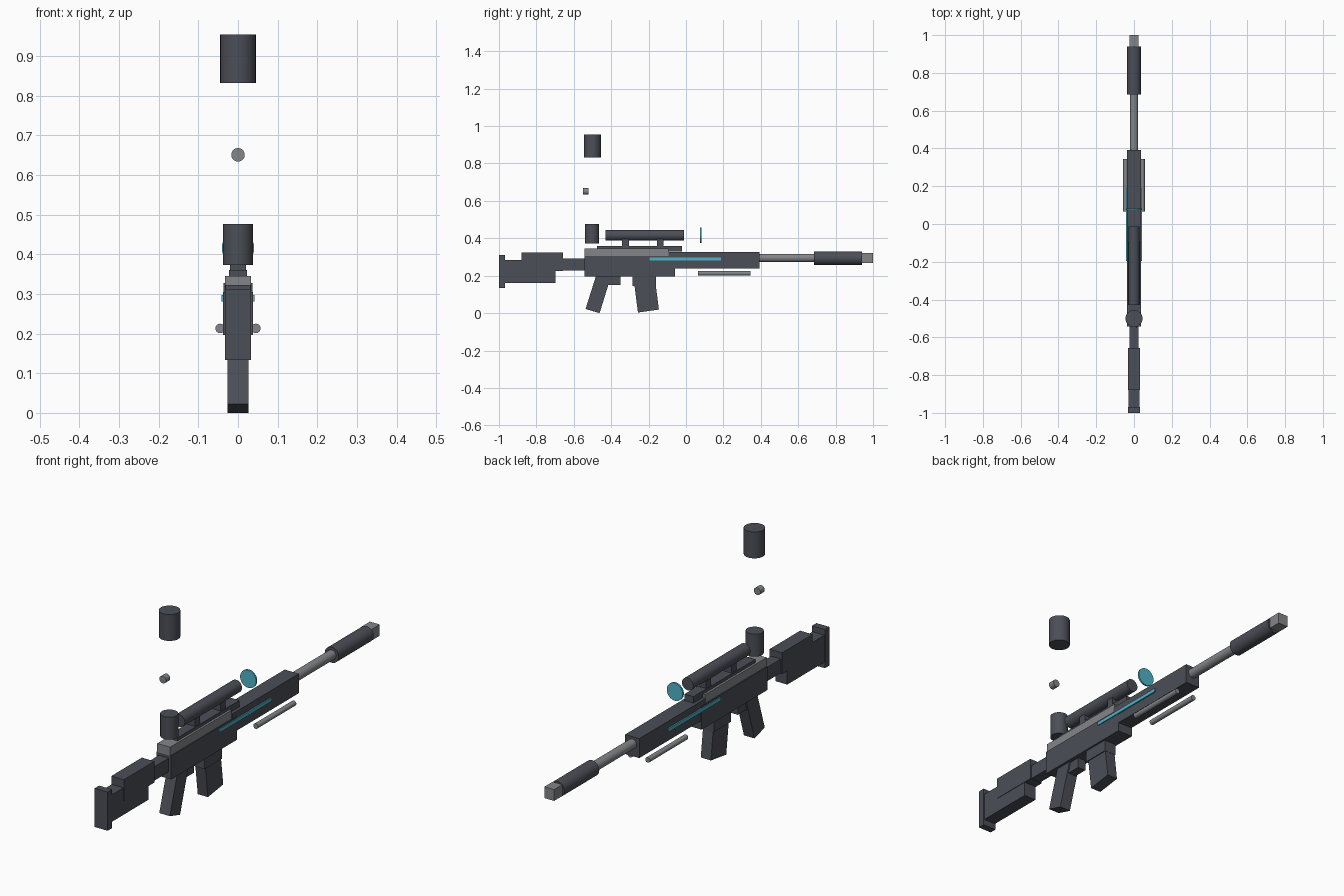
import bpy, bmesh, math
from mathutils import Matrix, Vector

cube = bpy.data.objects.get("Cube")
if cube:
    bpy.data.objects.remove(cube, do_unlink=True)


def material(name, rgb):
    m = bpy.data.materials.new(name)
    m.use_nodes = True
    m.diffuse_color = (*rgb, 1)
    m.node_tree.nodes["Principled BSDF"].inputs["Base Color"].default_value = (*rgb, 1)
    return m


DARK = material("gunmetal", (0.07, 0.077, 0.093))
LIGHT = material("steel grey", (0.23, 0.235, 0.25))
TEAL = material("teal", (0.08, 0.45, 0.58))


def finish(name, bm, mat):
    bmesh.ops.recalc_face_normals(bm, faces=bm.faces)
    mesh = bpy.data.meshes.new(name)
    bm.to_mesh(mesh)
    bm.free()
    mesh.materials.append(mat)
    obj = bpy.data.objects.new(name, mesh)
    bpy.context.collection.objects.link(obj)
    return obj


def prism(name, half, points, mat=DARK, x=0):
    """Extrude a (y, z) outline sideways."""
    bm = bmesh.new()
    face = bm.faces.new([bm.verts.new((x - half, y, z)) for y, z in points])
    new = bmesh.ops.extrude_face_region(bm, geom=[face])["geom"]
    verts = [v for v in new if isinstance(v, bmesh.types.BMVert)]
    bmesh.ops.translate(bm, verts=verts, vec=(2 * half, 0, 0))
    return finish(name, bm, mat)


def box(name, half, y0, y1, z0, z1, mat=DARK, x=0):
    return prism(name, half, [(y0, z0), (y1, z0), (y1, z1), (y0, z1)], mat, x)


def rod(name, r, start, end, mat=DARK, sides=32):
    """Cylinder between two points."""
    a, b = Vector(start), Vector(end)
    turn = (b - a).to_track_quat('Z', 'Y').to_matrix().to_4x4()
    bm = bmesh.new()
    bmesh.ops.create_cone(bm, cap_ends=True, segments=sides, radius1=r, radius2=r,
                          depth=(b - a).length,
                          matrix=Matrix.Translation((a + b) / 2) @ turn)
    obj = finish(name, bm, mat)
    bpy.ops.object.select_all(action='DESELECT')
    obj.select_set(True)
    bpy.context.view_layer.objects.active = obj
    bpy.ops.object.shade_smooth_by_angle(angle=math.radians(30))
    return obj


# Stock
box("butt_plate", 0.033, -1.0, -0.968, 0.133, 0.312)
box("stock", 0.03, -0.968, -0.697, 0.16, 0.285)
box("cheek_rest", 0.032, -0.88, -0.657, 0.225, 0.323)
box("stock_neck", 0.025, -0.66, -0.54, 0.228, 0.292)

# Receiver and fore-end
box("receiver", 0.038, -0.543, -0.06, 0.197, 0.305)
box("receiver_top", 0.033, -0.543, -0.093, 0.305, 0.345, LIGHT)
box("scope_rail", 0.023, -0.475, -0.022, 0.33, 0.36)
box("fore_end", 0.036, -0.093, 0.393, 0.238, 0.328)

# Grip, trigger guard and magazine
prism("grip", 0.027, [(-0.537, 0.022), (-0.462, 0.0), (-0.4, 0.2), (-0.474, 0.222)])
box("trigger_guard", 0.02, -0.425, -0.35, 0.15, 0.197)
box("magazine_well", 0.03, -0.287, -0.16, 0.145, 0.197)
prism("magazine", 0.026, [(-0.257, 0.003), (-0.145, 0.019), (-0.168, 0.2), (-0.28, 0.184)])

# Barrel
rod("barrel", 0.022, (0, 0.39, 0.295), (0, 0.69, 0.295), LIGHT)
rod("suppressor", 0.036, (0, 0.685, 0.294), (0, 0.94, 0.294))
box("muzzle", 0.025, 0.94, 1.0, 0.269, 0.321, LIGHT)

# Folded legs and glowing side strips
for side, s in (("left", 1), ("right", -1)):
    rod(side + "_leg", 0.012, (s * 0.045, 0.065, 0.213), (s * 0.045, 0.345, 0.213), LIGHT)
    box(side + "_strip", 0.003, -0.195, 0.188, 0.281, 0.297, TEAL, s * 0.039)

# Scope, mounts and front lens
rod("scope_tube", 0.029, (0, -0.43, 0.416), (0, -0.012, 0.416))
for name, y in (("rear", -0.323), ("front", -0.137)):
    box(name + "_scope_mount", 0.02, y - 0.018, y + 0.018, 0.355, 0.4)
rod("lens", 0.041, (0, 0.074, 0.416), (0, 0.082, 0.416), TEAL)

# Floating eyepiece and adjustment knobs
rod("lower_knob", 0.038, (0, -0.502, 0.373), (0, -0.502, 0.477))
rod("upper_knob", 0.045, (0, -0.5, 0.832), (0, -0.5, 0.954))
rod("small_knob", 0.017, (0, -0.55, 0.651), (0, -0.52, 0.651), LIGHT)
